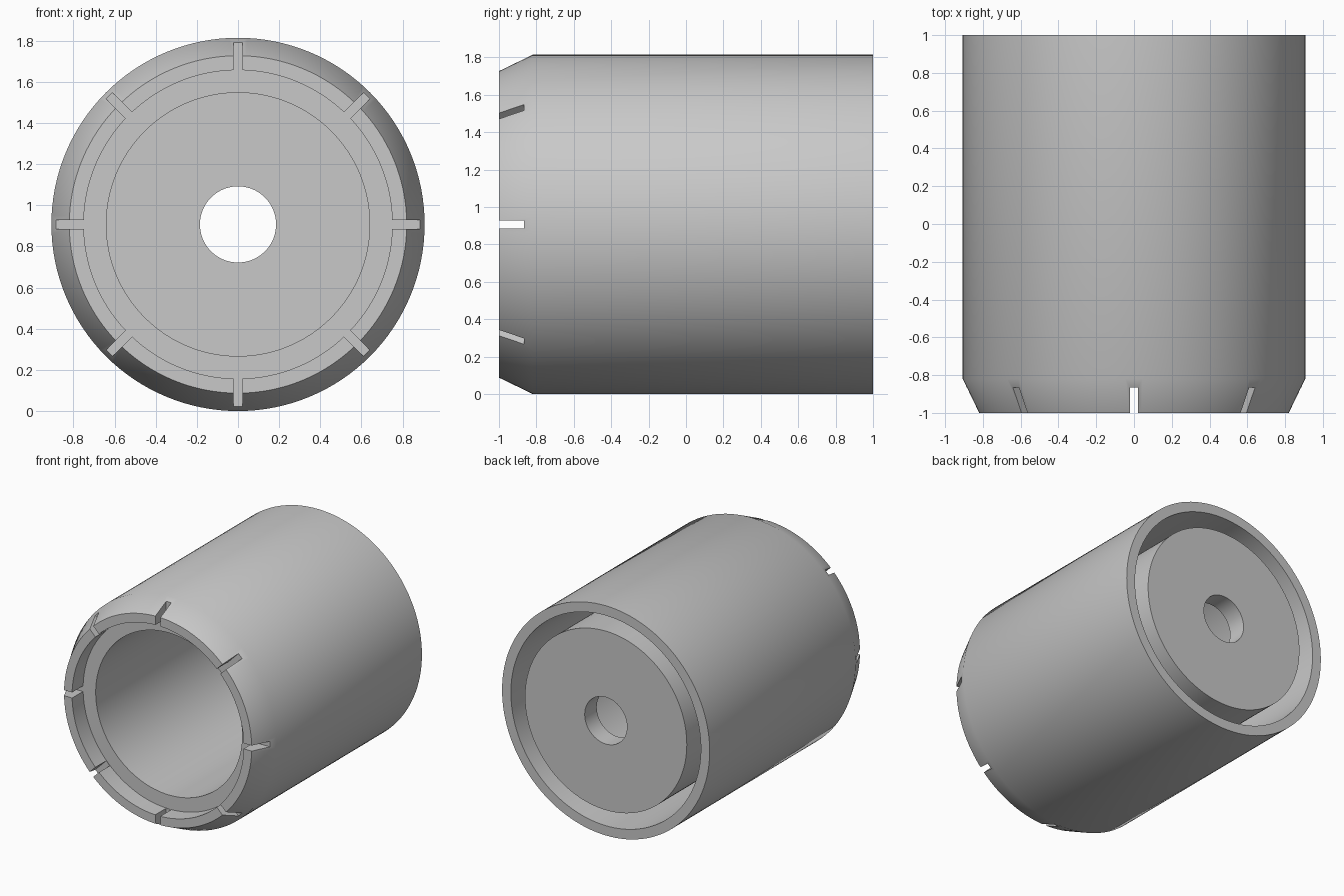
import bpy
import bmesh
import math
from mathutils import Matrix, Vector

cube = bpy.data.objects.get("Cube")
if cube:
    bpy.data.objects.remove(cube, do_unlink=True)

RADIUS = 0.907
SLOT_DEPTH = 0.135
SLOT_WIDTH = 0.044

grey = bpy.data.materials.new("plain grey")
grey.use_nodes = True
colour = (0.58, 0.58, 0.58, 1)
grey.diffuse_color = colour
grey.node_tree.nodes["Principled BSDF"].inputs["Base Color"].default_value = colour


def add_object(name, bm):
    bmesh.ops.recalc_face_normals(bm, faces=bm.faces)
    mesh = bpy.data.meshes.new(name)
    bm.to_mesh(mesh)
    bm.free()
    obj = bpy.data.objects.new(name, mesh)
    bpy.context.collection.objects.link(obj)
    mesh.materials.append(grey)
    return obj


def lathe(name, profile, steps=128):
    """Turn a closed (radius, y) profile around the lengthwise axis."""
    bm = bmesh.new()
    verts = [bm.verts.new((r, y, RADIUS)) for r, y in profile]
    edges = [bm.edges.new((v, verts[i - 1])) for i, v in enumerate(verts)]
    bmesh.ops.spin(bm, geom=verts + edges, cent=(0, 0, RADIUS), axis=(0, 1, 0),
                   angle=math.tau, steps=steps, use_merge=True)
    bmesh.ops.remove_doubles(bm, verts=bm.verts, dist=1e-5)
    return add_object(name, bm)


# Double-walled sleeve: tapered outer shell, inner cup and deep rear groove
body = lathe("slotted_sleeve", [
    (0.82, -1), (RADIUS, -0.82), (RADIUS, 1),       # outer shell
    (0.83, 1), (0.83, -0.75), (0.707, -0.75),       # rear groove
    (0.707, 1), (0.185, 1), (0.185, 0.85),          # cup back and centre hole
    (0.64, 0.85), (0.64, -0.862),                   # bore
    (0.75, -0.862), (0.75, -1),                     # front ledge and lip
])

# Four bars across the front lip cut the eight slots
bpy.context.view_layer.objects.active = body
for i in range(4):
    bm = bmesh.new()
    turn = Matrix.Rotation(i * math.pi / 4, 4, "Y")
    place = Matrix.Translation(Vector((0, -1, RADIUS)))
    size = Matrix.Diagonal((2, 2 * SLOT_DEPTH, SLOT_WIDTH, 1))
    bmesh.ops.create_cube(bm, size=1, matrix=place @ turn @ size)
    cutter = add_object("slot_cutter", bm)
    cutter.hide_render = True
    mod = body.modifiers.new("slot", "BOOLEAN")
    mod.operation = "DIFFERENCE"
    mod.solver = "EXACT"
    mod.object = cutter
    bpy.ops.object.modifier_apply(modifier=mod.name)
    bpy.data.objects.remove(cutter, do_unlink=True)

# Smooth round walls, crisp rims
body.select_set(True)
bpy.ops.object.shade_smooth_by_angle(angle=math.radians(30))
